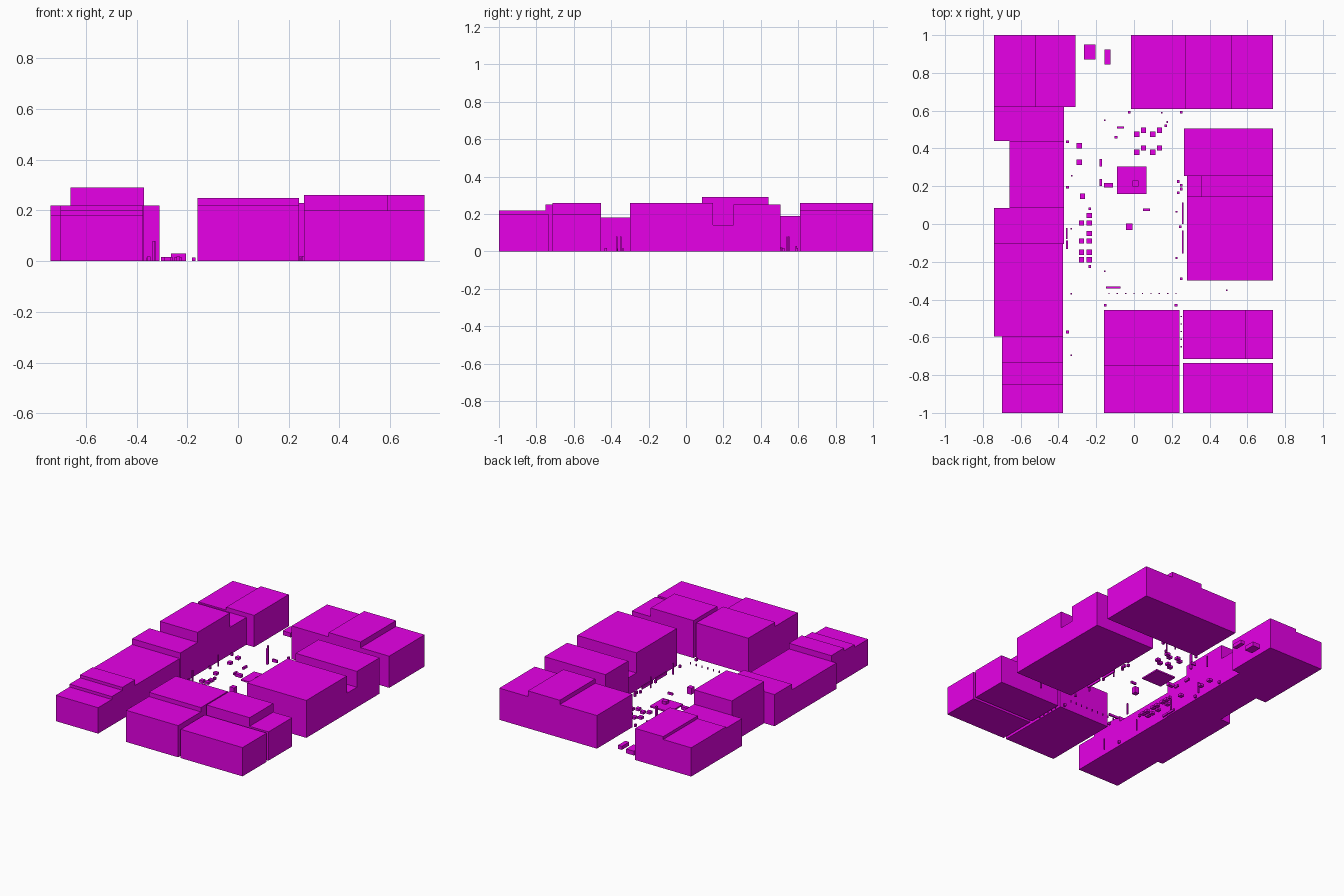
import bpy

mat = bpy.data.materials.new("magenta")
mat.diffuse_color = (0.8, 0.0, 0.8, 1)

CUBE_FACES = [(0, 3, 2, 1), (4, 5, 6, 7), (0, 1, 5, 4), (1, 2, 6, 5), (2, 3, 7, 6), (3, 0, 4, 7)]


def block(name, x0, x1, y0, y1, z1, z0=0.0):
    """Box given by its extents."""
    ring = [(x0, y0), (x1, y0), (x1, y1), (x0, y1)]
    me = bpy.data.meshes.new(name)
    me.from_pydata([(x, y, z) for z in (z0, z1) for x, y in ring], [], CUBE_FACES)
    me.materials.append(mat)
    ob = bpy.data.objects.new(name, me)
    bpy.context.collection.objects.link(ob)
    return ob


def item(name, x, y, w, d, h, z0=0.0):
    """Box given by centre, footprint and height."""
    return block(name, x - w / 2, x + w / 2, y - d / 2, y + d / 2, z0 + h, z0)


# West row of buildings, south to north
block("west_house_1", -0.70, -0.375, -1.0, -0.85, 0.18)
block("west_house_2", -0.70, -0.375, -0.85, -0.735, 0.20)
block("west_house_3", -0.70, -0.375, -0.735, -0.595, 0.22)
block("west_long_hall", -0.74, -0.375, -0.595, -0.105, 0.18)
block("west_house_4", -0.74, -0.37, -0.105, 0.085, 0.22)
block("west_tall_house", -0.66, -0.37, 0.085, 0.44, 0.29)
block("west_house_5", -0.74, -0.37, 0.44, 0.62, 0.19)
block("northwest_house_a", -0.74, -0.525, 0.62, 1.0, 0.20)
block("northwest_house_b", -0.525, -0.31, 0.62, 1.0, 0.22)

# North buildings
block("north_house_a", -0.015, 0.27, 0.61, 1.0, 0.23)
block("north_house_b", 0.27, 0.515, 0.61, 1.0, 0.26)
block("north_house_c", 0.515, 0.735, 0.61, 1.0, 0.22)

# East buildings with the low link between them
block("east_house_north", 0.265, 0.735, 0.255, 0.505, 0.25)
block("east_link_front", 0.28, 0.355, 0.145, 0.255, 0.12)
block("east_link_back", 0.355, 0.735, 0.145, 0.255, 0.14)
block("east_house_south", 0.28, 0.735, -0.30, 0.145, 0.26)

# South buildings
block("south_house_front", -0.16, 0.24, -1.0, -0.75, 0.22)
block("south_house_back", -0.16, 0.24, -0.75, -0.455, 0.25)
block("southeast_house_front", 0.26, 0.735, -1.0, -0.735, 0.20)
block("southeast_house_a", 0.26, 0.59, -0.715, -0.455, 0.26)
block("southeast_house_b", 0.59, 0.735, -0.715, -0.455, 0.20)

# Square: platform, pedestal, column, kiosk
block("platform", -0.09, 0.065, 0.16, 0.305, 0.01)
item("pedestal", 0.008, 0.215, 0.032, 0.032, 0.02, 0.01)
item("column", -0.095, 0.46, 0.014, 0.014, 0.11)
item("kiosk", -0.025, -0.015, 0.034, 0.034, 0.045)

# Vehicles
block("van", -0.265, -0.205, 0.87, 0.95, 0.03)
block("car", -0.155, -0.125, 0.845, 0.925, 0.025)

# Stalls and tables
stalls = [(-0.29, 0.415), (-0.29, 0.327), (-0.273, 0.147)]
stalls += [(-0.278, y) for y in (0.005, -0.09, -0.15, -0.19)]
stalls += [(-0.237, y) for y in (0.045, 0.005, -0.05, -0.09, -0.15, -0.19)]
for x in (0.015, 0.1):
    for y in (0.475, 0.38):
        stalls += [(x, y), (x + 0.035, y + 0.022)]
for x, y in stalls:
    item("stall", x, y, 0.028, 0.028, 0.017)

# Benches and low walls: x, y, width, depth, height
for x, y, w, d, h in [(-0.175, 0.325, 0.013, 0.04, 0.015), (-0.175, 0.22, 0.013, 0.035, 0.015),
                      (-0.135, 0.205, 0.045, 0.024, 0.02), (0.067, 0.075, 0.038, 0.012, 0.015),
                      (-0.11, -0.337, 0.075, 0.01, 0.015), (-0.072, 0.51, 0.038, 0.01, 0.02),
                      (-0.355, -0.05, 0.008, 0.06, 0.015), (-0.355, -0.11, 0.01, 0.045, 0.015),
                      (0.259, 0.057, 0.008, 0.115, 0.02), (0.259, -0.095, 0.008, 0.12, 0.02)]:
    item("bench", x, y, w, d, h)

# Planters and bins
for x, y in [(-0.235, 0.08), (-0.235, -0.225), (0.168, 0.52), (-0.025, 0.592), (0.25, 0.592),
             (-0.152, -0.43), (0.222, -0.43), (0.25, -0.29), (0.235, 0.225), (0.25, 0.205),
             (0.25, 0.185), (0.235, 0.165), (0.245, -0.015), (-0.352, 0.435), (-0.352, 0.195),
             (-0.352, -0.572)]:
    item("planter", x, y, 0.014, 0.014, 0.018)

# Lamp posts
for x, y in [(-0.155, 0.55), (-0.33, 0.255), (-0.333, -0.025), (-0.333, -0.37), (-0.333, -0.695),
             (-0.155, -0.25), (0.225, 0.065), (0.225, -0.18), (0.177, 0.54)]:
    item("lamp_post", x, y, 0.008, 0.008, 0.08)
item("short_lamp_post", 0.49, -0.35, 0.008, 0.008, 0.08)
item("sign_post", 0.148, 0.59, 0.008, 0.008, 0.03)

# Bollard rows
for i in range(9):
    item("bollard", -0.133 + i * 0.0445, -0.367, 0.006, 0.006, 0.015)
for i in range(5):
    item("alley_bollard", 0.25, -0.49 - i * 0.04, 0.006, 0.006, 0.015)
